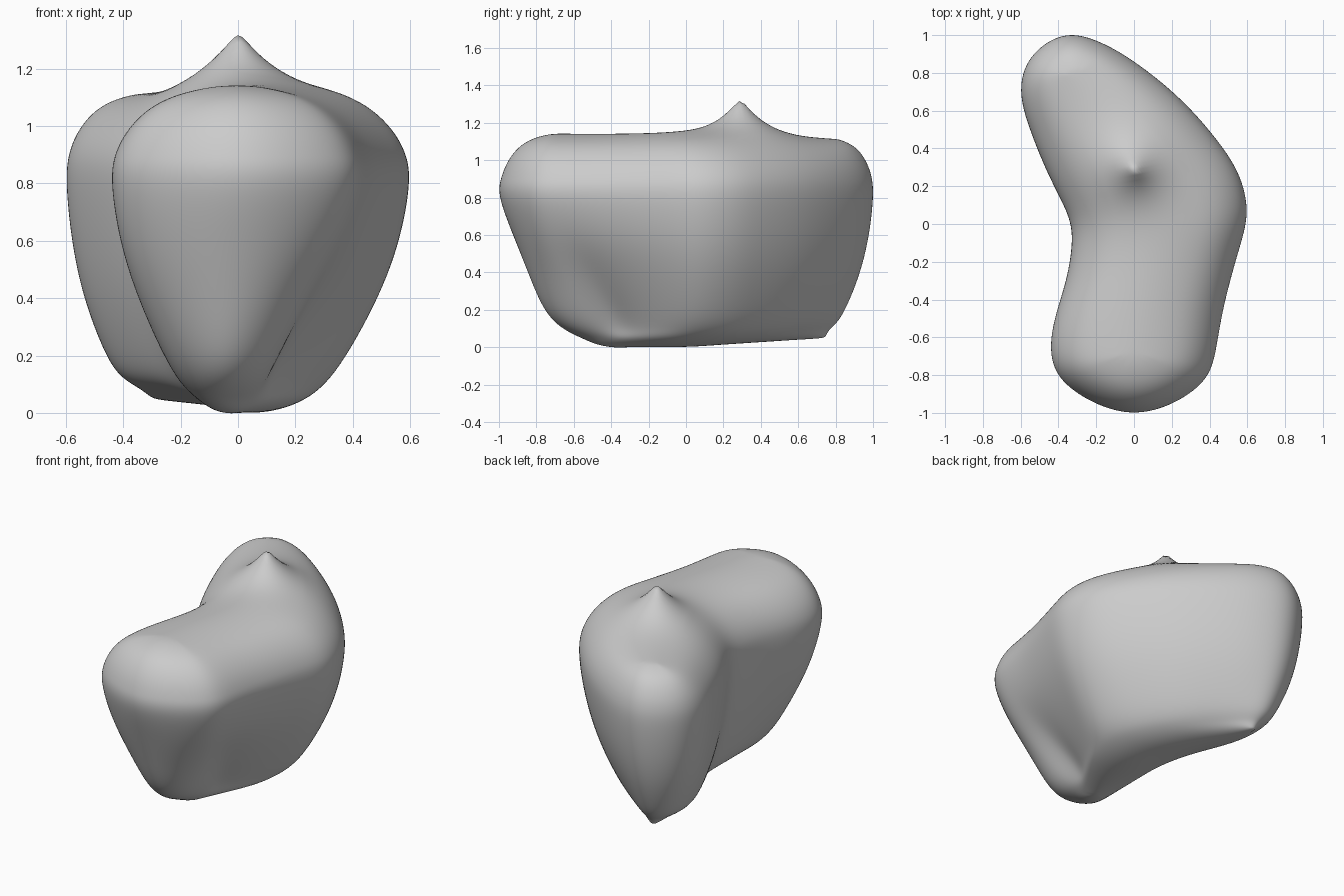
import bpy
import bmesh
import math
from mathutils import Vector

cube = bpy.data.objects.get("Cube")
if cube:
    bpy.data.objects.remove(cube, do_unlink=True)


def closed_loop(front, side_a, back, side_b):
    """Outline from the front along one side, round the back and along the other."""
    return [Vector(p) for p in [front] + side_a + [back] + side_b[::-1]]


# Widest outline of the bean
wide = closed_loop(
    (0, -1),
    [(.2, -.95), (.37, -.83), (.43, -.68), (.47, -.45), (.55, -.15), (.6, .05),
     (.56, .25), (.45, .43), (.25, .66), (0, .86), (-.2, .97)],
    (-.38, 1),
    [(-.2, -.95), (-.38, -.83), (-.44, -.68), (-.42, -.5), (-.36, -.3), (-.33, -.1),
     (-.35, .05), (-.45, .25), (-.55, .5), (-.6, .7), (-.55, .88)])

# Small outline of the underside
base = closed_loop(
    (-.06, -.56),
    [(.01, -.52), (.05, -.45), (.09, -.36), (.15, -.25), (.22, -.1), (.24, .05),
     (.22, .19), (.16, .32), (.05, .48), (-.1, .62), (-.21, .72)],
    (-.29, .77),
    [(-.12, -.53), (-.14, -.46), (-.14, -.38), (-.14, -.28), (-.14, -.15), (-.14, 0),
     (-.17, .15), (-.22, .3), (-.3, .46), (-.34, .6), (-.34, .72)])

N = len(wide)


def ridge(loop, first, last):
    """Centre line of a loop, kept away from the rounded ends."""
    line = []
    for i in range(N):
        k = min(max(min(i, N - i), first), last)
        line.append((loop[k] + loop[N - k]) / 2)
    return line


def bump(i, centre, width):
    """Weight that fades out around one place on the outline."""
    away = abs(i - centre)
    return max(0, 1 - min(away, N - away) / width)


def flank_spread(i, side, front):
    """Front end is steeper, one side of it undercut, the back lobe fuller."""
    power = 1 + bump(i, 3, 2.8) - .38 * bump(i, 15.5, 4.5)
    w = bump(i, 0, 3)
    return w * front + (1 - w) * side ** power


def ring(bm, z, inner, outer, spread):
    verts = []
    for i in range(N):
        p = inner[i].lerp(outer[i], spread(i))
        rise = .05 * max(0, p.y / .76) * max(0, 1 - z / .4)
        drop = .03 * max(0, p.y / .78) * max(0, (z - .9) / .25)
        verts.append(bm.verts.new((p.x, p.y, z + rise - drop)))
    return verts


# Body: underside, flaring flank and rounded top, stacked as rings
bm = bmesh.new()
low_ridge, top_ridge = ridge(base, 3, 11), ridge(wide, 3, 10)
rings = [ring(bm, z, low_ridge, base, lambda i: w)
         for z, w in [(0, 0), (.014, .55), (.05, 1)]]
rings += [ring(bm, z, base, wide, lambda i: flank_spread(i, side, front))
          for z, side, front in [(.1, .18, .23), (.2, .39, .46), (.4, .69, .65),
                                 (.6, .9, .83), (.8, 1, 1)]]
rings += [ring(bm, z, top_ridge, wide, lambda i: w)
          for z, w in [(.9, .97), (.98, .88), (1.05, .73), (1.1, .53), (1.13, .27), (1.14, 0)]]
for low, high in zip(rings, rings[1:]):
    for i in range(N):
        j = (i + 1) % N
        bm.faces.new((low[i], low[j], high[j], high[i]))
bmesh.ops.remove_doubles(bm, verts=bm.verts, dist=.0005)
bmesh.ops.recalc_face_normals(bm, faces=bm.faces)

# Push the cage out so that the rounded surface passes through the rings
pushed = []
for v in bm.verts:
    around = [e.other_vert(v).co for e in v.link_edges]
    pushed.append(v.co + .6 * (v.co - sum(around, Vector()) / len(around)))
for v, co in zip(bm.verts, pushed):
    v.co = co

mesh = bpy.data.meshes.new("bean_body")
bm.to_mesh(mesh)
bm.free()
body = bpy.data.objects.new("bean_body", mesh)
bpy.context.collection.objects.link(body)
bpy.context.view_layer.objects.active = body
body.select_set(True)
rounding = body.modifiers.new("rounding", "SUBSURF")
rounding.levels = 3
bpy.ops.object.modifier_apply(modifier=rounding.name)

# Pointed peak pulled up out of the top
for v in body.data.vertices:
    if v.co.z > .85:
        r = math.hypot(v.co.x, v.co.y - .29, .02)
        v.co.z += .22 * min(1, (v.co.z - .85) / .25) * math.exp(-r / .13)
body.data.update()
bpy.ops.object.shade_smooth()

grey = bpy.data.materials.new("plain_grey")
grey.use_nodes = True
colour = (.6, .6, .6, 1)
grey.diffuse_color = colour
grey.node_tree.nodes["Principled BSDF"].inputs["Base Color"].default_value = colour
body.data.materials.append(grey)
